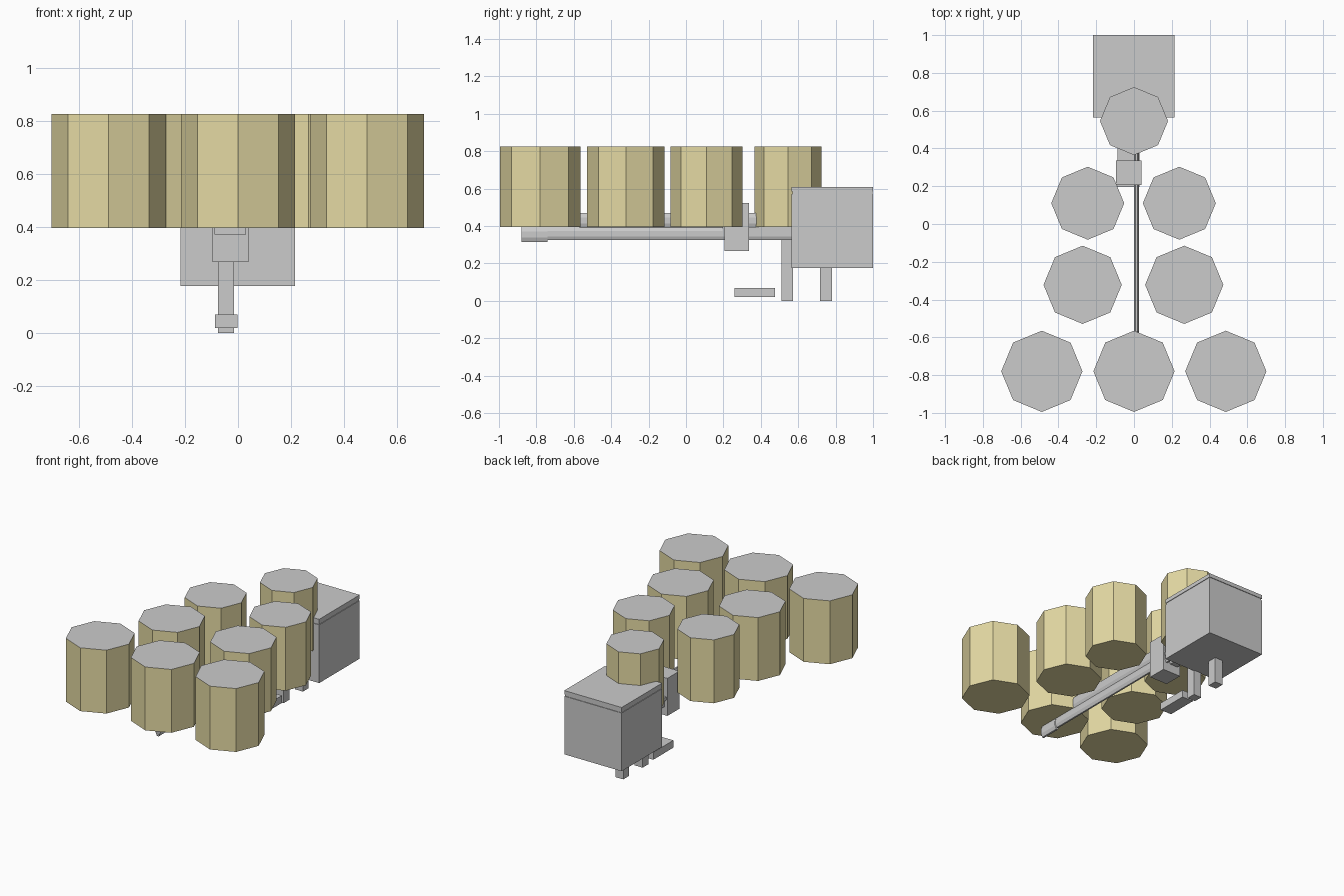
import bpy, bmesh, math

if "Cube" in bpy.data.objects:
    bpy.data.objects.remove(bpy.data.objects["Cube"])

drum_mat = bpy.data.materials.new("drum_yellow")
drum_mat.diffuse_color = (0.78, 0.70, 0.37, 1)
drum_mat.use_nodes = True
drum_mat.node_tree.nodes["Principled BSDF"].inputs["Base Color"].default_value = drum_mat.diffuse_color
top_mat = bpy.data.materials.new("drum_top_grey")
top_mat.diffuse_color = (0.75, 0.75, 0.75, 1)
top_mat.use_nodes = True
top_mat.node_tree.nodes["Principled BSDF"].inputs["Base Color"].default_value = top_mat.diffuse_color


def finish(name, bm):
    me = bpy.data.meshes.new(name)
    bmesh.ops.recalc_face_normals(bm, faces=bm.faces)
    bm.to_mesh(me)
    bm.free()
    ob = bpy.data.objects.new(name, me)
    bpy.context.collection.objects.link(ob)
    return ob


def box(name, x, y, z):
    bm = bmesh.new()
    bmesh.ops.create_cube(bm, size=1)
    for v in bm.verts:
        for i, (lo, hi) in enumerate((x, y, z)):
            v.co[i] = lo + (v.co[i] + 0.5) * (hi - lo)
    return finish(name, bm)


def drum(name, x, y, r, z0=0.395, z1=0.825):
    bm = bmesh.new()
    bmesh.ops.create_cone(bm, cap_ends=True, segments=8, radius1=r, radius2=r, depth=z1 - z0)
    bmesh.ops.translate(bm, verts=bm.verts, vec=(x, y, (z0 + z1) / 2))
    ob = finish(name, bm)
    ob.data.materials.append(drum_mat)
    ob.data.materials.append(top_mat)
    for p in ob.data.polygons:
        if p.normal.z > 0.9:
            p.material_index = 1
    return ob


def tube(name, x, z, y, sides=8):
    # open-ended faceted tube lying along y, fitted to x and z ranges
    bm = bmesh.new()
    bmesh.ops.create_cone(bm, cap_ends=False, segments=sides, radius1=1, radius2=1, depth=1)
    k = math.cos(math.pi / sides)
    for v in bm.verts:
        a = math.atan2(v.co.y, v.co.x) + math.pi / sides
        v.co = ((x[0] + x[1]) / 2 + math.cos(a) / k * (x[1] - x[0]) / 2,
                y[0] + (v.co.z + 0.5) * (y[1] - y[0]),
                (z[0] + z[1]) / 2 + math.sin(a) / k * (z[1] - z[0]) / 2)
    return finish(name, bm)


# drums: one at the back, two rows of pairs, a front row of three
for i, (x, y, r) in enumerate([(0, 0.545, 0.18),
                               (-0.245, 0.11, 0.193), (0.24, 0.11, 0.193),
                               (-0.272, -0.322, 0.207), (0.266, -0.322, 0.207),
                               (-0.488, -0.78, 0.215), (0, -0.78, 0.215), (0.486, -0.78, 0.215)]):
    drum(f"drum_{i + 1}", x, y, r)

# rear chest with a seam under its lid
box("chest_body", (-0.217, 0.214), (0.565, 1.0), (0.177, 0.572))
box("chest_seam", (-0.213, 0.21), (0.569, 0.996), (0.572, 0.584))
box("chest_lid", (-0.217, 0.214), (0.565, 1.0), (0.584, 0.61))

# long rails running under the drums
tube("lower_rail", (0.0, 0.027), (0.325, 0.395), (-0.74, 0.57))
tube("lower_rail_tip", (-0.002, 0.029), (0.315, 0.395), (-0.88, -0.74))
tube("upper_rail", (0.0, 0.027), (0.39, 0.47), (-0.57, 0.57))

# bracket block and plate joining rails to the chest
box("bracket_block", (-0.096, 0.04), (0.207, 0.337), (0.267, 0.522))
box("bracket_plate", (-0.088, 0.03), (0.195, 0.57), (0.372, 0.395))
box("bracket_arm", (-0.075, -0.015), (0.337, 0.57), (0.325, 0.372))

# legs and foot
box("front_leg", (-0.075, -0.015), (0.51, 0.572), (0, 0.33))
box("rear_leg", (-0.075, -0.015), (0.717, 0.78), (0, 0.18))
box("foot_pad", (-0.087, -0.002), (0.26, 0.475), (0.02, 0.07))
